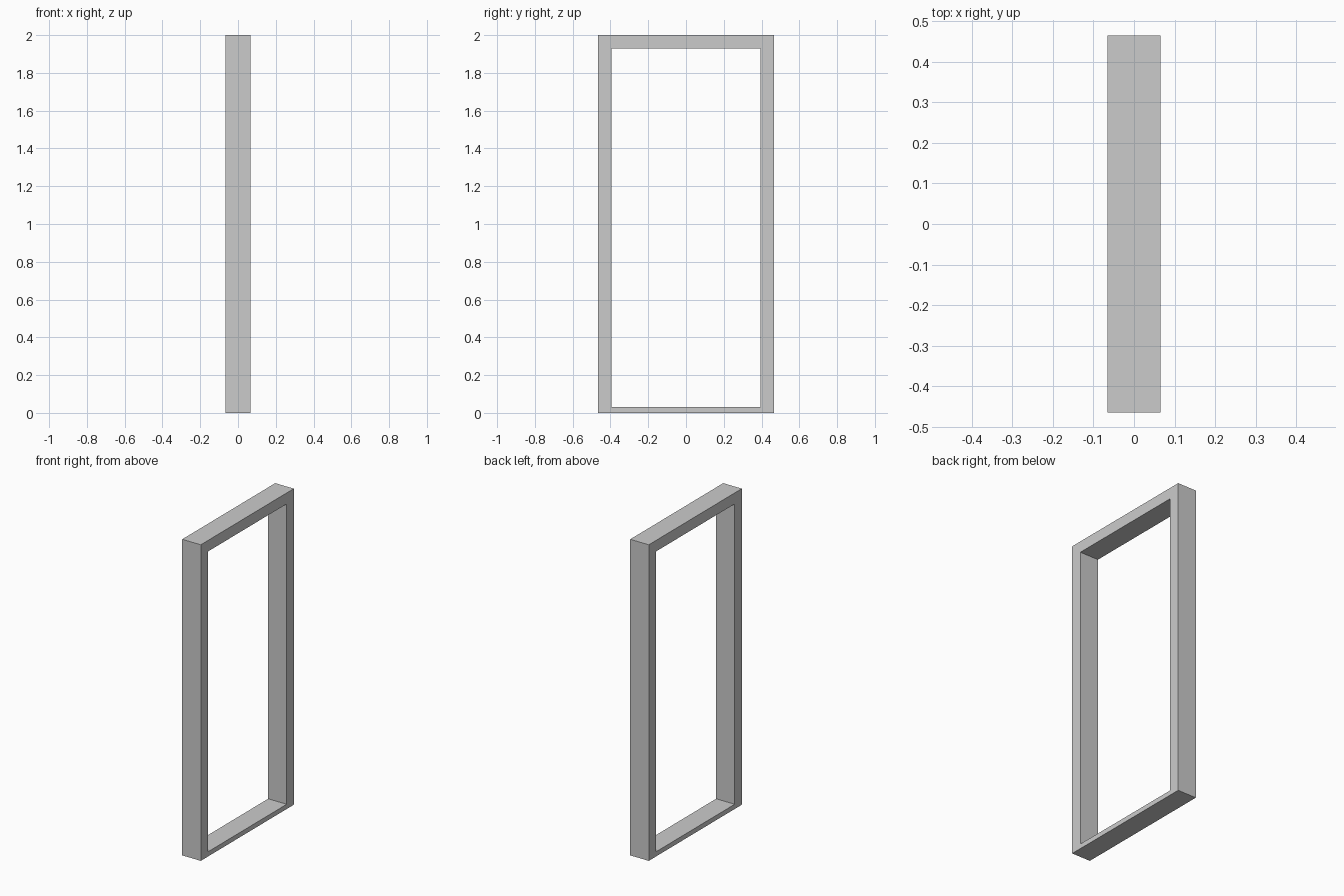
import bpy, bmesh

if "Cube" in bpy.data.objects:
    bpy.data.objects.remove(bpy.data.objects["Cube"])

HALF_DEPTH = 0.065
# Outer and inner outlines of the frame in the y-z plane
outer = [(-0.465, 0), (0.465, 0), (0.465, 2), (-0.465, 2)]
inner = [(-0.394, 0.03), (0.394, 0.03), (0.394, 1.93), (-0.394, 1.93)]

bm = bmesh.new()


def ring(outline, x):
    return [bm.verts.new((x, y, z)) for y, z in outline]


# Four loops swept around: outer back, outer front, inner front, inner back
loops = [ring(outer, -HALF_DEPTH), ring(outer, HALF_DEPTH),
         ring(inner, HALF_DEPTH), ring(inner, -HALF_DEPTH)]
for a, b in zip(loops, loops[1:] + loops[:1]):
    for i in range(4):
        j = (i + 1) % 4
        bm.faces.new((a[i], a[j], b[j], b[i]))
bmesh.ops.recalc_face_normals(bm, faces=bm.faces)

# Door frame: jambs, head and thin sill in one piece
mesh = bpy.data.meshes.new("door_frame")
bm.to_mesh(mesh)
bm.free()
bpy.context.collection.objects.link(bpy.data.objects.new("door_frame", mesh))
